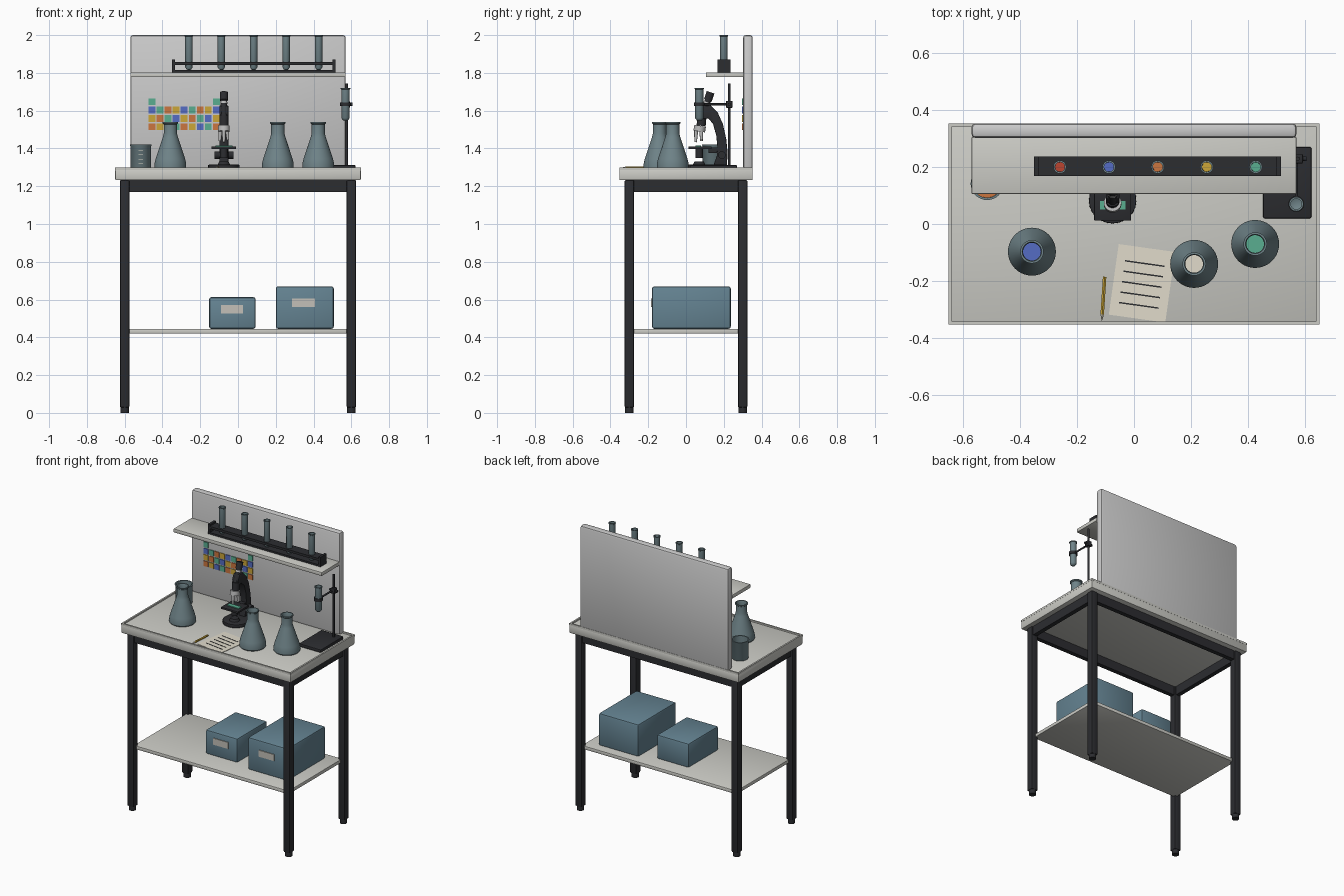
import bpy, bmesh, math
from mathutils import Matrix, Vector

if "Cube" in bpy.data.objects:
    bpy.data.objects.remove(bpy.data.objects["Cube"])


def mat(name, r, g, b):
    m = bpy.data.materials.new(name)
    m.diffuse_color = (r, g, b, 1)
    m.use_nodes = True
    m.node_tree.nodes["Principled BSDF"].inputs["Base Color"].default_value = m.diffuse_color
    return m


TOP = mat("pale_laminate", 0.60, 0.60, 0.56)
PANEL = mat("panel_grey", 0.52, 0.52, 0.51)
DARK = mat("dark_metal", 0.025, 0.026, 0.03)
GLASS = mat("glass", 0.16, 0.23, 0.25)
BOX = mat("storage_blue", 0.13, 0.23, 0.29)
LABEL = mat("label", 0.55, 0.53, 0.48)
STEEL = mat("steel", 0.5, 0.5, 0.5)
PAPER = mat("paper", 0.75, 0.71, 0.60)
RED, BLUE = mat("red", 0.5, 0.06, 0.03), mat("blue", 0.09, 0.15, 0.55)
ORANGE, YELLOW = mat("orange", 0.6, 0.18, 0.05), mat("yellow", 0.6, 0.38, 0.04)
GREEN = mat("green", 0.10, 0.42, 0.28)


def finish(name, bm, m, smooth=False):
    bmesh.ops.recalc_face_normals(bm, faces=bm.faces)
    me = bpy.data.meshes.new(name)
    bm.to_mesh(me)
    bm.free()
    me.materials.append(m)
    ob = bpy.data.objects.new(name, me)
    bpy.context.collection.objects.link(ob)
    if smooth:
        bpy.ops.object.select_all(action='DESELECT')
        ob.select_set(True)
        bpy.context.view_layer.objects.active = ob
        bpy.ops.object.shade_smooth_by_angle(angle=math.radians(40))
    return ob


def box(name, x, y, z, m, bevel=0.0, seg=2):
    """Box from (min, max) ranges."""
    bm = bmesh.new()
    size = [b - a for a, b in (x, y, z)]
    mid = [(a + b) / 2 for a, b in (x, y, z)]
    bmesh.ops.create_cube(bm, size=1, matrix=Matrix.Translation(mid) @ Matrix.Diagonal((*size, 1)))
    if bevel:
        bmesh.ops.bevel(bm, geom=bm.edges[:], offset=bevel, segments=seg, profile=0.5, affect='EDGES')
    return finish(name, bm, m, bevel > 0)


def lathe(name, profile, loc, m, steps=32):
    """Revolve (radius, height) points around z."""
    bm = bmesh.new()
    vs = [bm.verts.new((r, 0, z)) for r, z in profile]
    es = [bm.edges.new(p) for p in zip(vs, vs[1:])]
    bmesh.ops.spin(bm, geom=vs + es, cent=(0, 0, 0), axis=(0, 0, 1), angle=2 * math.pi, steps=steps)
    bmesh.ops.remove_doubles(bm, verts=bm.verts, dist=1e-5)
    ob = finish(name, bm, m, True)
    ob.location = loc
    return ob


def rod(name, a, b, r, m, r2=None, steps=20):
    """Cylinder or cone between two points."""
    a, b = Vector(a), Vector(b)
    bm = bmesh.new()
    bmesh.ops.create_cone(bm, cap_ends=True, segments=steps, radius1=r, radius2=r if r2 is None else r2,
                          depth=(b - a).length)
    ob = finish(name, bm, m, True)
    ob.matrix_world = Matrix.Translation((a + b) / 2) @ (b - a).to_track_quat('Z', 'Y').to_matrix().to_4x4()
    return ob


def prism(name, pts, axis_map, depth, m, bevel=0.004):
    """Extrude a flat outline; axis_map places its 2D points in space."""
    bm = bmesh.new()
    f = bm.faces.new([bm.verts.new(axis_map(*p)) for p in pts])
    ext = bmesh.ops.extrude_face_region(bm, geom=[f])
    bmesh.ops.translate(bm, vec=depth, verts=[v for v in ext['geom'] if isinstance(v, bmesh.types.BMVert)])
    bm.normal_update()
    sharp = [e for e in bm.edges if len(e.link_faces) == 2 and e.calc_face_angle() > 1.0]
    bmesh.ops.bevel(bm, geom=sharp, offset=bevel, segments=2, profile=0.5, affect='EDGES')
    return finish(name, bm, m, True)


S = 1.29  # work surface height

# Bench frame
box("worktop", (-.65, .65), (-.353, .353), (1.232, S), TOP, .006)
for s in (-1, 1):
    box("worktop_rim_long", (-.65, .65), sorted((s * .353, s * .342)), (S - .004, 1.30), TOP)
    box("worktop_rim_side", sorted((s * .65, s * .639)), (-.342, .342), (S - .004, 1.30), TOP)
    box("apron_long", (-.58, .58), (s * .3 - .015, s * .3 + .015), (1.17, 1.233), DARK)
    box("apron_side", (s * .6 - .015, s * .6 + .015), (-.28, .28), (1.17, 1.233), DARK)
    for t in (-1, 1):
        box("leg", (s * .6 - .025, s * .6 + .025), (t * .3 - .025, t * .3 + .025), (.028, 1.233), DARK, .007)
        rod("foot", (s * .6, t * .3, 0), (s * .6, t * .3, .03), .023, DARK)
box("lower_shelf", (-.595, .595), (-.295, .295), (.42, .445), TOP, .005)

# Storage boxes with labels
for n, x, y, h, lx, lz in (("large", (.2, .507), (-.18, .237), .67, (.287, .407), (.56, .605)),
                           ("small", (-.153, .093), (-.14, .19), .613, (-.09, .026), (.527, .572))):
    box(n + "_storage_box", x, y, (.445, h), BOX, .012)
    box(n + "_box_label", lx, (y[0] - .005, y[0] + .002), lz, LABEL)

# Back panel and upper shelf
box("back_panel", (-.57, .57), (.302, .353), (S, 2.0), PANEL, .014)
box("upper_shelf", (-.57, .57), (.105, .305), (1.777, 1.803), TOP, .004)

# Coloured wall chart
COL = (GREEN, BLUE, YELLOW, ORANGE)
for r in range(4):
    for c in range(9):
        if r == 0 and c not in (0, 8):
            continue
        x, z = -.456 + c * .0427, 1.647 - r * .044
        box("chart_cell", (x - .018, x + .018), (.297, .304), (z - .018, z + .018), COL[(r + c * (3 if r % 2 else 1)) % 4])

# Test tube rack
RX, RY = (-.35, .516), (.168, .236)
box("rack_base", RX, RY, (1.80, 1.815), DARK)
box("rack_top", RX, RY, (1.842, 1.858), DARK)
for x in (RX[0], RX[1] - .016):
    box("rack_end", (x, x + .016), RY, (1.80, 1.87), DARK)
TUBE = [(0, 0), (.012, .004), (.02, .018), (.02, .192), (.023, .194), (.023, .2), (.017, .2), (.017, .02), (0, .012)]
for x, c in zip((-.26, -.088, .083, .255, .427), (RED, BLUE, ORANGE, YELLOW, GREEN)):
    lathe("test_tube", [(r, z * .93) for r, z in TUBE], (x, .2, 1.814), GLASS, 20)
    rod("tube_liquid", (x, .2, 1.83), (x, .2, 1.90), .0168, c)

# Conical flasks
FLASK = [(0, 0), (.078, 0), (.084, .007), (.084, .03), (.078, .055), (.04, .17), (.035, .19), (.035, .238),
         (.041, .243), (.041, .25), (.034, .25), (.031, .24), (.031, .19), (.074, .055), (.08, .03), (.078, .008), (0, .008)]
for x, y, c in ((-.358, -.097, BLUE), (.211, -.14, PAPER), (.425, -.07, GREEN)):
    lathe("flask", FLASK, (x, y, S), GLASS, 40)
    lathe("flask_liquid", [(0, .009), (.077, .009), (.079, .03), (.073, .055), (.062, .085), (0, .085)], (x, y, S), c)

# Beaker
BK = (-.515, .142, S)
lathe("beaker", [(0, 0), (.05, 0), (.054, .005), (.054, .122), (.058, .127), (.058, .131), (.05, .131), (.05, .008), (0, .008)], BK, GLASS)
rod("beaker_liquid", (BK[0], BK[1], S + .008), (BK[0], BK[1], S + .06), .0498, ORANGE, steps=32)
for i in range(4):
    box("beaker_mark", (BK[0] - .012, BK[0] + .012), (BK[1] - .0555, BK[1] - .05), (S + .03 + i * .022, S + .033 + i * .022), PAPER)

# Clamp stand
box("stand_base", (.453, .622), (.02, .27), (S, 1.312), DARK, .005)
rod("stand_rod", (.575, .229, 1.30), (.575, .229, 1.745), .007, DARK)
box("clamp_boss", (.56, .592), (.212, .246), (1.615, 1.652), DARK, .004)
rod("clamp_knob", (.545, .229, 1.634), (.605, .229, 1.634), .008, DARK)
rod("clamp_arm", (.57, .229, 1.634), (.57, .09, 1.634), .006, DARK)
lathe("clamp_ring", [(.021, -.01), (.028, -.01), (.028, .01), (.021, .01), (.021, -.01)], (.569, .07, 1.634), DARK)
lathe("clamped_tube", [(r * 1.1, z * .875) for r, z in TUBE], (.569, .07, 1.545), GLASS)

# Microscope
MX = -.075
foot = [(MX + .083 * math.cos(a), .08 + .078 * math.sin(a)) for a in [math.pi * (1 + i / 12) for i in range(13)]]
prism("microscope_base", foot + [(MX + .07, .215), (MX - .07, .215)], lambda x, y: (x, y, S), (0, 0, .024), DARK)
arm = [(.217, 1.31), (.22, 1.38), (.213, 1.45), (.195, 1.53), (.168, 1.59), (.13, 1.628), (.09, 1.625), (.075, 1.585),
       (.085, 1.555), (.118, 1.56), (.143, 1.53), (.16, 1.47), (.166, 1.41), (.163, 1.36), (.145, 1.31)]
prism("microscope_arm", arm, lambda y, z: (MX - .024, y, z), (.048, 0, 0), DARK)
box("microscope_stage", (MX - .065, MX + .065), (.012, .135), (1.396, 1.41), DARK, .003)
box("stage_bracket", (MX - .022, MX + .022), (.12, .175), (1.375, 1.405), DARK)
box("glass_slide", (MX - .045, MX + .045), (.05, .08), (1.41, 1.415), GREEN)
rod("condenser", (MX, .07, 1.35), (MX, .07, 1.396), .02, DARK)
rod("lamp", (MX, .07, 1.31), (MX, .07, 1.33), .035, DARK, .025)
rod("focus_knobs", (MX - .05, .19, 1.365), (MX + .05, .19, 1.365), .02, DARK)
rod("nosepiece_mount", (MX, .08, 1.52), (MX, .085, 1.575), .024, DARK)
rod("nosepiece", (MX, .07, 1.49), (MX, .075, 1.52), .031, STEEL)
for dx, dy, h in ((-.018, .01, .055), (.018, .01, .05), (0, -.016, .062)):
    rod("objective", (MX + dx, .07 + dy, 1.495), (MX + dx * 1.2, .07 + dy * 1.2, 1.495 - h), .0105, STEEL, .007)
rod("eyepiece_tube", (MX, .08, 1.565), (MX, .122, 1.67), .017, DARK)
rod("eyepiece_collar", (MX, .108, 1.635), (MX, .112, 1.645), .0185, STEEL)
rod("eyepiece", (MX, .116, 1.655), (MX, .13, 1.697), .021, DARK)

# Note sheet with ruled strokes, and pencil
turn = Matrix.Translation((.028, -.208, 0)) @ Matrix.Rotation(math.radians(-8), 4, 'Z')
box("note_sheet", (-.1, .1), (-.125, .125), (S, S + .003), PAPER).matrix_world = turn
for i in range(5):
    y = .07 - i * .037
    box("note_line", (-.07, .07), (y - .0025, y + .0025), (S + .002, S + .0045), DARK).matrix_world = turn
P = Vector((-.103, -.185, S + .008))
D = Vector((-.01, -.155, 0))
rod("pencil", P, P + D * .85, .007, YELLOW, steps=6)
rod("pencil_tip", P + D * .85, P + D, .007, PAPER, .001, 6)
